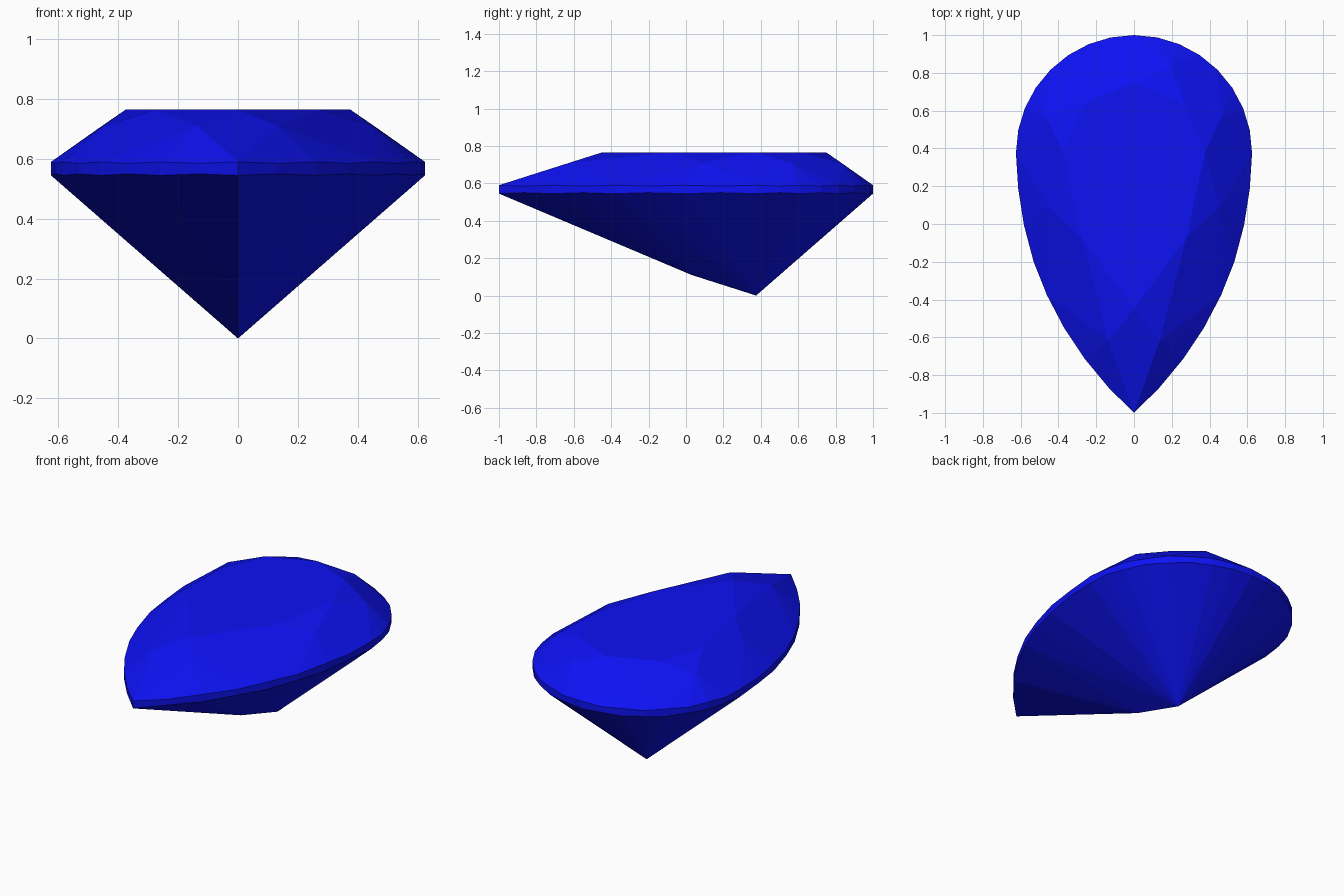
import bpy, bmesh, math

if "Cube" in bpy.data.objects:
    bpy.data.objects.remove(bpy.data.objects["Cube"])

HEAD_Y, R = 0.375, 0.625      # centre and radius of the round end

# Right half of the pear outline: round head, then tapering tail to the point
half = [(R * math.sin(math.radians(11.25 * i)), HEAD_Y + R * math.cos(math.radians(11.25 * i)))
        for i in range(9)]
half += [(0.613, 0.187), (0.583, -0.005), (0.532, -0.198), (0.461, -0.377),
         (0.37, -0.55), (0.26, -0.715), (0.133, -0.868), (0, -1)]


def about_head(point, s):
    return point[0] * s, HEAD_Y + (point[1] - HEAD_Y) * s


points = []


def add_pair(x, y, z):
    """Add a point and its mirror image across x = 0."""
    points.append((x, y, z))
    if x > 1e-6:
        points.append((-x, y, z))


# Girdle: thin scalloped band, narrowest between the facet tips
for i, (x, y) in enumerate(half):
    wave = 0.005 * (i % 2)
    add_pair(x, y, 0.59 - wave)
    add_pair(x, y, 0.545 + wave)

# Table: flat octagon
for i in range(0, 17, 4):
    add_pair(*about_head(half[i], 0.6), 0.765)

# Crown: star facet corners between the table and the girdle
for x, y, z in [(0.191, 0.837, 0.705), (0.462, 0.566, 0.705),
                (0.452, 0.095, 0.709), (0.135, -0.62, 0.711)]:
    add_pair(x, y, z)

# Pavilion: culet and the bend on the keel
add_pair(0, HEAD_Y, 0)
add_pair(0, 0.03, 0.11)

# The cut stone is convex, so its facets are the hull of these corners
bm = bmesh.new()
for p in points:
    bm.verts.new(p)
result = bmesh.ops.convex_hull(bm, input=bm.verts[:])
loose = {v for v in bm.verts if not v.link_faces}
bmesh.ops.delete(bm, geom=list(loose), context='VERTS')
bmesh.ops.dissolve_limit(bm, angle_limit=math.radians(0.5), verts=bm.verts[:], edges=bm.edges[:])
bmesh.ops.recalc_face_normals(bm, faces=bm.faces[:])

mesh = bpy.data.meshes.new("pear_cut_gem")
bm.to_mesh(mesh)
bm.free()
gem = bpy.data.objects.new("pear_cut_gem", mesh)
bpy.context.collection.objects.link(gem)

blue = bpy.data.materials.new("blue")
blue.diffuse_color = (0.004, 0.006, 0.9, 1)
blue.use_nodes = True
blue.node_tree.nodes["Principled BSDF"].inputs["Base Color"].default_value = blue.diffuse_color
mesh.materials.append(blue)
